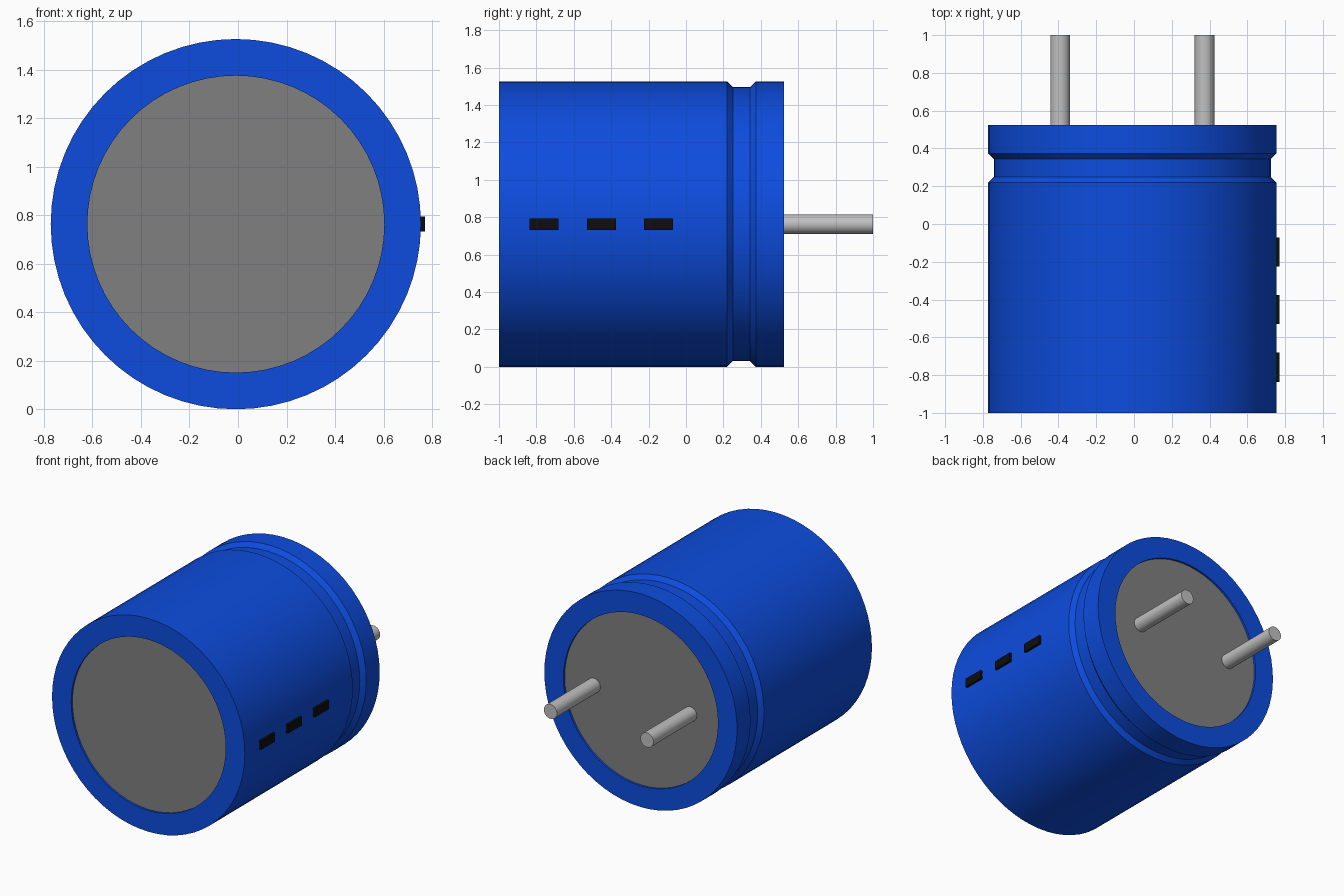
import bpy, bmesh, math
from mathutils import Matrix, Vector

if "Cube" in bpy.data.objects:
    bpy.data.objects.remove(bpy.data.objects["Cube"], do_unlink=True)

CX, CZ, R = -0.009, 0.763, 0.763   # can axis and radius
SEGMENTS = 64


def material(name, rgb):
    mat = bpy.data.materials.new(name)
    mat.use_nodes = True
    mat.diffuse_color = (*rgb, 1)
    mat.node_tree.nodes["Principled BSDF"].inputs["Base Color"].default_value = (*rgb, 1)
    return mat


blue = material("blue sleeve", (0.004, 0.073, 0.73))
grey = material("grey end", (0.216, 0.216, 0.216))
silver = material("silver lead", (0.53, 0.53, 0.53))
black = material("black mark", (0.004, 0.004, 0.004))


def finish(name, bm, mat, smooth=True):
    bmesh.ops.recalc_face_normals(bm, faces=bm.faces)
    mesh = bpy.data.meshes.new(name)
    bm.to_mesh(mesh)
    bm.free()
    mesh.materials.append(mat)
    obj = bpy.data.objects.new(name, mesh)
    bpy.context.collection.objects.link(obj)
    if smooth:
        bpy.ops.object.select_all(action="DESELECT")
        obj.select_set(True)
        bpy.context.view_layer.objects.active = obj
        bpy.ops.object.shade_smooth_by_angle(angle=math.radians(30))
    return obj


def lathe(name, profile, mat):
    """Spin a closed (radius, y) profile around the can axis."""
    bm = bmesh.new()
    verts = [bm.verts.new((CX + r, y, CZ)) for r, y in profile]
    edges = [bm.edges.new((verts[i - 1], verts[i])) for i in range(len(verts))]
    bmesh.ops.spin(bm, geom=verts + edges, cent=(CX, 0, CZ), axis=(0, 1, 0),
                   angle=math.tau, steps=SEGMENTS, use_duplicate=False)
    bmesh.ops.remove_doubles(bm, verts=bm.verts, dist=0.0001)
    return finish(name, bm, mat)


def rod(name, x, radius, y0, y1, mat, sides):
    bm = bmesh.new()
    place = Matrix.Translation((x, (y0 + y1) / 2, CZ)) @ Matrix.Rotation(math.pi / 2, 4, "X")
    bmesh.ops.create_cone(bm, cap_ends=True, segments=sides, radius1=radius,
                          radius2=radius, depth=y1 - y0, matrix=place)
    return finish(name, bm, mat)


# Sleeve with a crimped groove and a rim around each open end
RIM = 0.612
lathe("sleeve", [(RIM, -1), (R, -1), (R, 0.22), (0.733, 0.25), (0.733, 0.343),
                 (R, 0.373), (R, 0.525), (RIM, 0.525)], blue)

# Core whose slightly recessed ends show inside the rims
rod("core", CX, RIM, -0.985, 0.51, grey, SEGMENTS)

# Two connecting leads at the back
for side, label in ((1, "left"), (-1, "right")):
    rod(label + "_lead", CX + side * 0.382, 0.052, 0.5, 1, silver, 32)

# Row of polarity dashes along the side
for i in range(3):
    bm = bmesh.new()
    bmesh.ops.create_cube(bm, size=1)
    bmesh.ops.scale(bm, verts=bm.verts, vec=(0.03, 0.155, 0.062))
    bmesh.ops.translate(bm, verts=bm.verts, vec=Vector((0.755, -0.758 + i * 0.305, CZ)))
    finish(f"polarity_mark_{i + 1}", bm, black, smooth=False)
